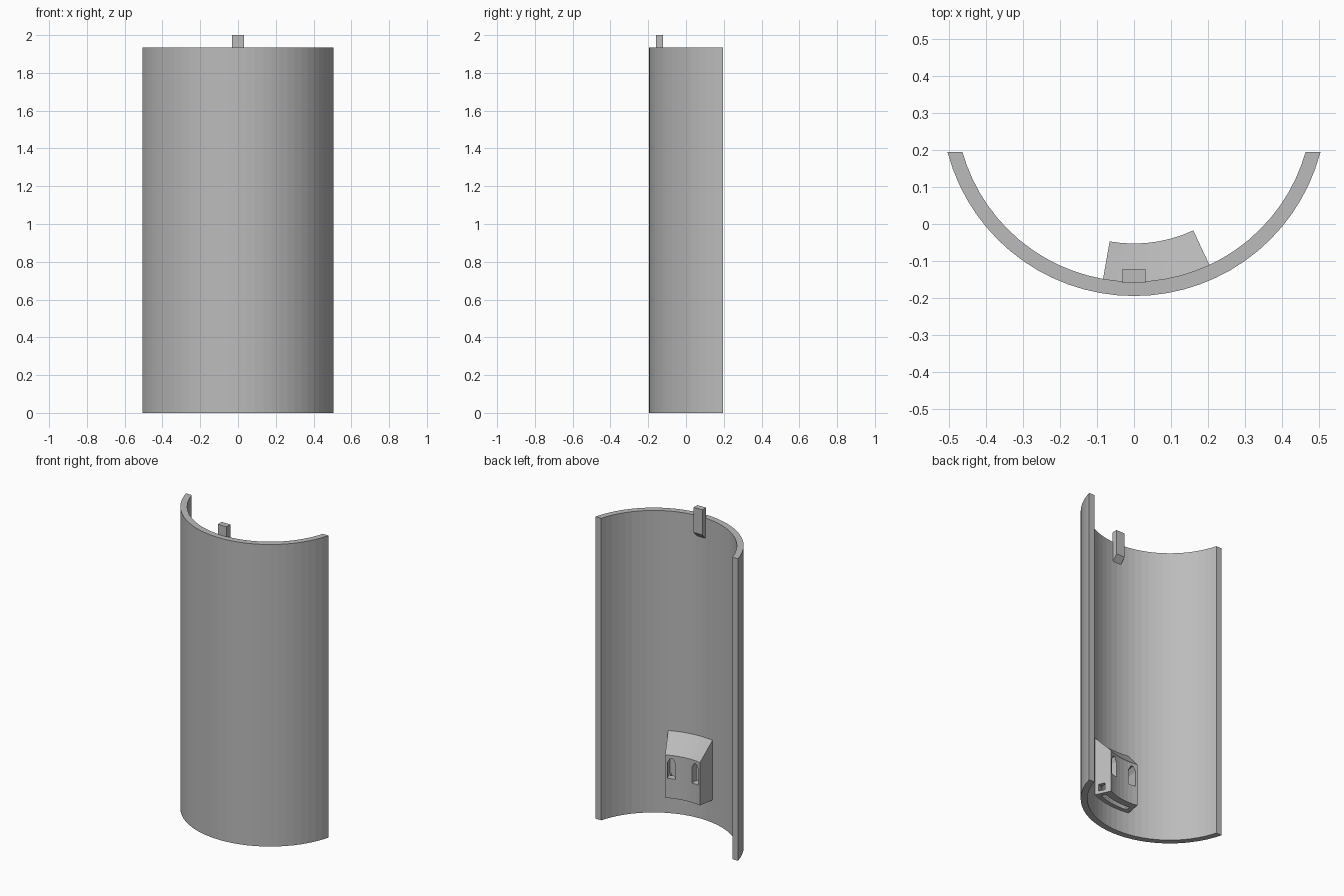
import bpy, bmesh, math
from mathutils import Vector

if "Cube" in bpy.data.objects:
    bpy.data.objects.remove(bpy.data.objects["Cube"])

CY = 0.327                     # y of the shell axis
R_OUT, R_IN = 0.522, 0.483     # shell radii
END_Y = 0.195                  # flat plane that trims the shell ends
SHELL_H = 1.935

grey = bpy.data.materials.new("plain grey")
grey.diffuse_color = (0.5, 0.5, 0.5, 1)
grey.use_nodes = True
grey.node_tree.nodes["Principled BSDF"].inputs["Base Color"].default_value = grey.diffuse_color


def polar(r, deg, z):
    a = math.radians(deg)
    return Vector((r * math.sin(a), CY - r * math.cos(a), z))


def loft(name, rings):
    """Closed solid through a list of equal-length vertex rings."""
    bm = bmesh.new()
    vs = [[bm.verts.new(p) for p in ring] for ring in rings]
    n = len(vs[0])
    for a, b in zip(vs, vs[1:]):
        for i in range(n):
            j = (i + 1) % n
            bm.faces.new((a[i], a[j], b[j], b[i]))
    bm.faces.new(vs[0])
    bm.faces.new(vs[-1])
    bmesh.ops.recalc_face_normals(bm, faces=bm.faces)
    me = bpy.data.meshes.new(name)
    bm.to_mesh(me)
    bm.free()
    me.materials.append(grey)
    ob = bpy.data.objects.new(name, me)
    bpy.context.collection.objects.link(ob)
    return ob


def sweep(name, section, angles):
    """Sweep an (r, z) section about the shell axis."""
    return loft(name, [[polar(r, t, z) for r, z in section] for t in angles])


def cut(target, cutter):
    cutter.hide_render = True
    mod = target.modifiers.new("cut", 'BOOLEAN')
    mod.operation, mod.solver, mod.object = 'DIFFERENCE', 'EXACT', cutter
    bpy.context.view_layer.objects.active = target
    bpy.ops.object.modifier_apply(modifier=mod.name)
    bpy.data.objects.remove(cutter)


# Curved shell: arc steps of five degrees, ends trimmed flat at END_Y
def shell_ring(i):
    ring = []
    for r in (R_OUT, R_IN):
        end = math.degrees(math.acos((CY - END_Y) / r))
        t = max(-end, min(end, i * 5)) if abs(i) < 15 else math.copysign(end, i)
        ring += [polar(r, t, 0), polar(r, t, SHELL_H)]
    return [ring[0], ring[1], ring[3], ring[2]]


loft("curved_shell", [shell_ring(i) for i in range(-15, 16)])

# Top locating tab with a sloped underside
tab = [(-0.16, 1.80), (-0.122, 1.84), (-0.122, 2.0), (-0.16, 2.0)]
loft("top_tab", [[Vector((x, y, z)) for y, z in tab] for x in (-0.031, 0.031)])

# Sloped-roof housing on the inside wall
housing = sweep("inner_housing",
                [(0.49, 0.145), (0.38, 0.145), (0.38, 0.42), (0.483, 0.528), (0.49, 0.528)],
                range(-10, 26, 5))

# Curved slot opening through the underside
cut(housing, sweep("slot_cutter",
                   [(0.425, 0.1), (0.457, 0.1), (0.457, 0.40), (0.425, 0.40)],
                   [-6, -2, 2, 6, 10, 14, 18, 22]))

# Two windows with pointed tops
for t in (-4.3, 19.3):
    w = 3.7
    outline = [(t - w, 0.27), (t + w, 0.27), (t + w, 0.37), (t + w * 0.3, 0.40),
               (t - w * 0.3, 0.40), (t - w, 0.37)]
    cut(housing, loft("window_cutter",
                      [[polar(r, a, z) for a, z in outline] for r in (0.36, 0.456)]))

# Small opening low on the end wall
cut(housing, sweep("side_cutter",
                   [(0.42, 0.165), (0.46, 0.165), (0.46, 0.21), (0.42, 0.21)], [20, 27]))
